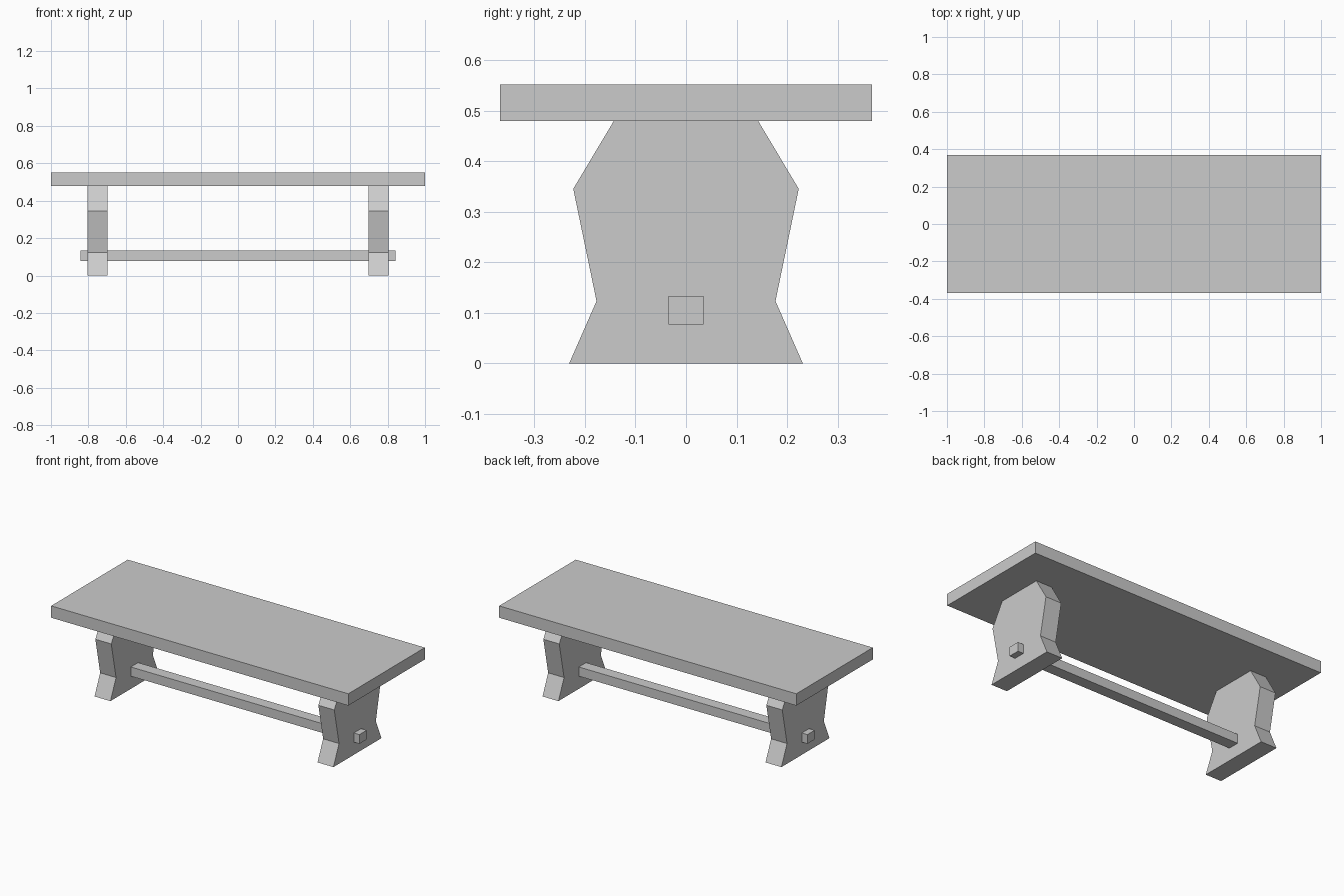
import bpy
import bmesh

if "Cube" in bpy.data.objects:
    bpy.data.objects.remove(bpy.data.objects["Cube"])


def prism(name, profile, x0, x1):
    """Extrude a (y, z) profile along x from x0 to x1."""
    bm = bmesh.new()
    face = bm.faces.new([bm.verts.new((x0, y, z)) for y, z in profile])
    ext = bmesh.ops.extrude_face_region(bm, geom=[face])["geom"]
    verts = [v for v in ext if isinstance(v, bmesh.types.BMVert)]
    bmesh.ops.translate(bm, verts=verts, vec=(x1 - x0, 0, 0))
    bmesh.ops.recalc_face_normals(bm, faces=bm.faces)
    mesh = bpy.data.meshes.new(name)
    bm.to_mesh(mesh)
    bm.free()
    obj = bpy.data.objects.new(name, mesh)
    bpy.context.collection.objects.link(obj)
    return obj


def mirrored(half):
    """Close a right-hand half profile by mirroring it across y = 0."""
    return half + [(-y, z) for y, z in reversed(half)]


# Tabletop slab
prism("tabletop", mirrored([(0.368, 0.479), (0.368, 0.551)]), -1.0, 1.0)

# Shaped end panels
panel = mirrored([(0.231, 0.0), (0.177, 0.123), (0.223, 0.345), (0.143, 0.479)])
prism("left_leg_panel", panel, -0.804, -0.697)
prism("right_leg_panel", panel, 0.697, 0.804)

# Stretcher beam passing through both panels
prism("stretcher", mirrored([(0.035, 0.077), (0.035, 0.133)]), -0.842, 0.842)
